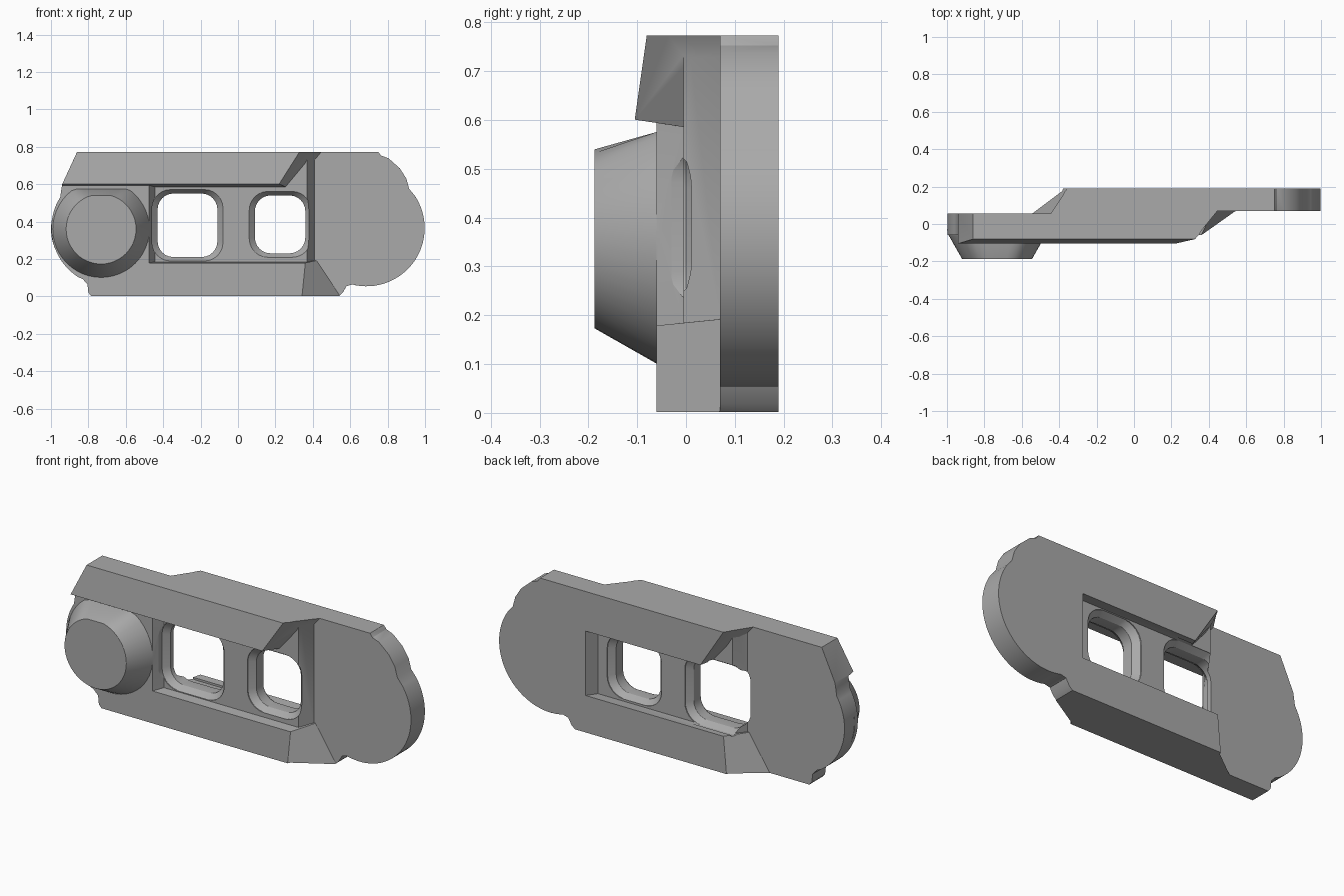
import bpy, bmesh, math
from mathutils import Vector

old = bpy.data.objects.get("Cube")
if old:
    bpy.data.objects.remove(old, do_unlink=True)

steel = bpy.data.materials.new("grey steel")
steel.use_nodes = True
GREY = (0.4, 0.4, 0.4, 1)
steel.diffuse_color = GREY
steel.node_tree.nodes["Principled BSDF"].inputs["Base Color"].default_value = GREY


def loft(name, rings):
    """Closed solid through matching rings of points."""
    bm = bmesh.new()
    loops = [[bm.verts.new(p) for p in ring] for ring in rings]
    n = len(loops[0])
    for a, b in zip(loops, loops[1:]):
        for i in range(n):
            j = (i + 1) % n
            bm.faces.new((a[i], a[j], b[j], b[i]))
    bm.faces.new(loops[0])
    bm.faces.new(loops[-1])
    bmesh.ops.recalc_face_normals(bm, faces=bm.faces)
    mesh = bpy.data.meshes.new(name)
    bm.to_mesh(mesh)
    bm.free()
    obj = bpy.data.objects.new(name, mesh)
    bpy.context.collection.objects.link(obj)
    mesh.materials.append(steel)
    return obj


def combine(target, tool, operation):
    """Apply a boolean and discard the tool."""
    mod = target.modifiers.new("cut", 'BOOLEAN')
    mod.operation, mod.object, mod.solver = operation, tool, 'EXACT'
    bpy.context.view_layer.objects.active = target
    bpy.ops.object.modifier_apply(modifier=mod.name)
    bpy.data.objects.remove(tool, do_unlink=True)


def arc(cx, cz, r, start, end, steps):
    angles = [math.radians(start + (end - start) * i / steps) for i in range(steps + 1)]
    return [(cx + r * math.cos(a), cz + r * math.sin(a)) for a in angles]


def rounded_rect(x0, x1, z0, z1, r):
    return (arc(x1 - r, z1 - r, r, 0, 90, 6) + arc(x0 + r, z1 - r, r, 90, 180, 6)
            + arc(x0 + r, z0 + r, r, 180, 270, 6) + arc(x1 - r, z0 + r, r, 270, 360, 6))


def upright(points, y):
    return [(x, y, z) for x, z in points]


END = 1.1
BACK, LEFT_BACK, RIGHT_FRONT = 0.19, 0.055, 0.07


def plan(front, shoulder, front_y, foot):
    """Stepped plan of a rail: ramps at opposite ends of front and back."""
    return [(-END, front_y), (shoulder, front_y), (foot, RIGHT_FRONT), (END, RIGHT_FRONT),
            (END, BACK), (-shoulder - front, BACK), (-foot, LEFT_BACK), (-END, LEFT_BACK)]


# Offset web joining the two end plates
web = [(-END, -.06), (-.475, -.06), (-.445, -.005), (.37, -.005), (.41, RIGHT_FRONT),
       (END, RIGHT_FRONT), (END, BACK), (.475, BACK), (.445, .125), (-.37, .125),
       (-.41, LEFT_BACK), (-END, LEFT_BACK)]
link = loft("track_link", [[(x, y, z) for x, y in web] for z in (-.1, .9)])

# Upper rail, with a tilted underside and slanted end ramps
low = [(x, y, .6 - .15 * (y + .1)) for x, y in plan(0, .22, -.105, .28)]
high = [(x, y, .79) for x, y in plan(.03, .34, -.078, .46)]
combine(link, loft("upper_rail", [low, high]), 'UNION')

# Lower rail
low = [(x, y, -.02) for x, y in plan(.04, .34, -.06, .56)]
high = [(x, y, .185 + .1 * y) for x, y in plan(0, .36, -.06, .42)]
combine(link, loft("lower_rail", [low, high]), 'UNION')

# Trim to the side silhouette
outline = ([(-.94, .6), (-.86, .773), (.75, .773), (.765, .753), (.805, .738),
            (.865, .685), (.9, .63), (.915, .575)]
           + arc(.687, .365, .311, 34, -104, 32)
           + [(.58, .055), (.56, .02), (.54, .002), (-.785, .002), (-.8, .02), (-.805, .065), (-.83, .092)]
           + arc(-.687, .365, .311, 237, 148, 22) + [(-.945, .57)])
combine(link, loft("outline", [upright(outline, -.3), upright(outline, .3)]), 'INTERSECT')

# Windows with flared rims on both faces
for x0, x1, z0, z1 in ((-.43, -.11, .21, .55), (.09, .36, .23, .54)):
    rings = []
    for y, grow in ((-.03, .03), (.0, .03), (.03, 0), (.09, 0), (.12, .03), (.15, .03)):
        pts = rounded_rect(x0 - grow, x1 + grow, z0 - grow * .7, z1 + grow * .7, .085 + grow * .5)
        rings.append(upright(pts, y))
    combine(link, loft("window", rings), 'DIFFERENCE')

# Tapered boss, flattened on top where it meets the rail
boss = []
for y, r in ((-.03, .268), (-.062, .258), (-.187, .187)):
    pts = [(x, min(z, .575 if r > .2 else .54)) for x, z in arc(-.732, .36, r, 0, 352.5, 47)]
    boss.append(upright(pts, y))
combine(link, loft("boss", boss), 'UNION')

# Clean up and soften the edges
bm = bmesh.new()
bm.from_mesh(link.data)
bmesh.ops.remove_doubles(bm, verts=bm.verts, dist=.001)
bmesh.ops.dissolve_limit(bm, angle_limit=math.radians(1), verts=bm.verts, edges=bm.edges)
bm.to_mesh(link.data)
bm.free()
bevel = link.modifiers.new("soft edges", 'BEVEL')
bevel.width, bevel.segments = .012, 3
bevel.limit_method, bevel.angle_limit = 'ANGLE', math.radians(28)

bpy.ops.object.select_all(action='DESELECT')
link.select_set(True)
bpy.context.view_layer.objects.active = link
bpy.ops.object.shade_smooth_by_angle(angle=math.radians(35))
